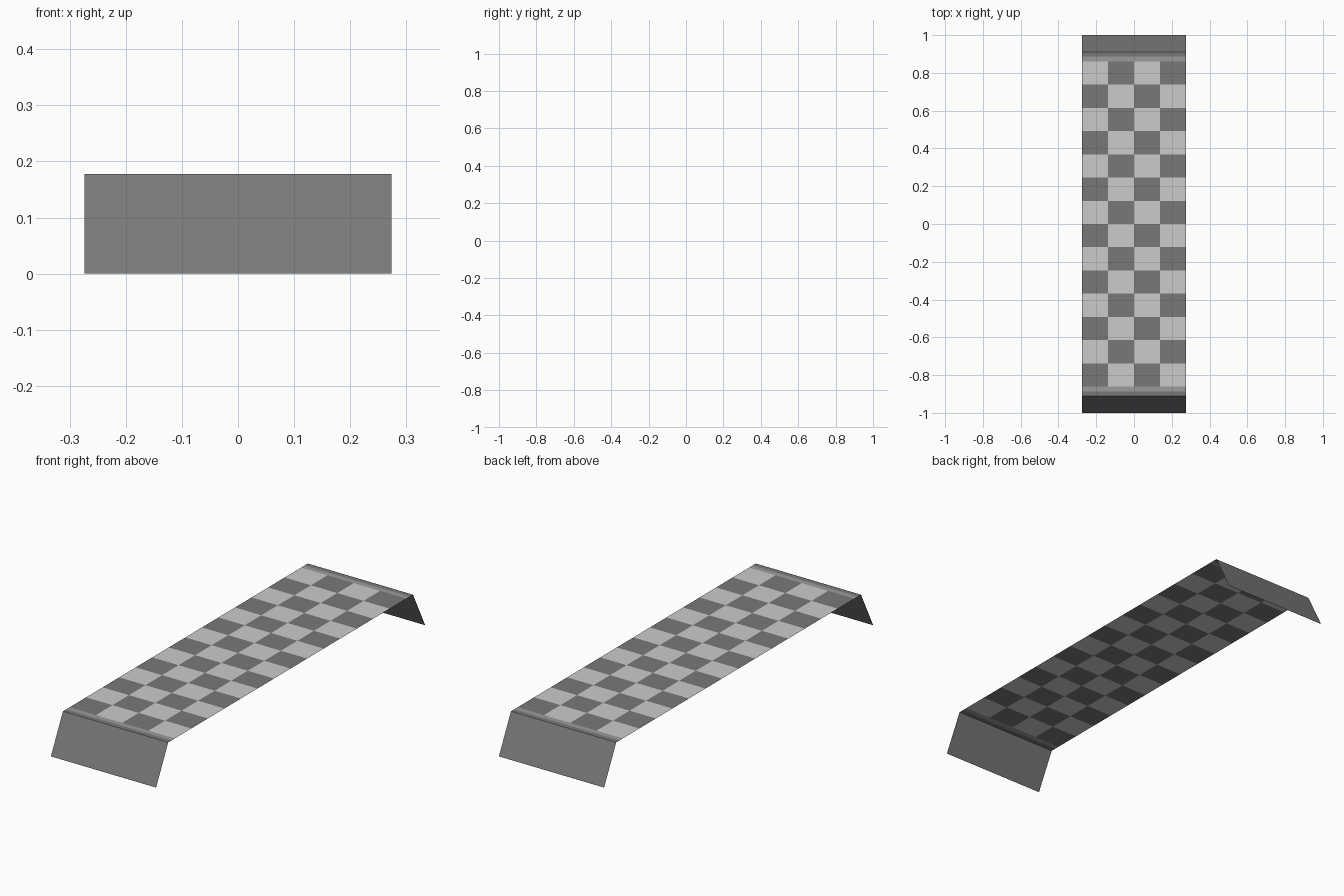
import bpy

if "Cube" in bpy.data.objects:
    bpy.data.objects.remove(bpy.data.objects["Cube"])

HALF_W, TOP_Z = 0.274, 0.178
DECK_Y, CHECK_Y = 0.91, 0.861
ROWS, COLS = 14, 4


def grey(name, v):
    m = bpy.data.materials.new(name)
    m.diffuse_color = (v, v, v, 1)
    m.use_nodes = True
    m.node_tree.nodes["Principled BSDF"].inputs["Base Color"].default_value = m.diffuse_color
    return m


light, mid, dark = grey("light", 0.6), grey("mid", 0.33), grey("dark", 0.19)


def sheet(name, xs, profile, mats, pick):
    """Zero-thickness sheet: a (y, z) profile swept over the x stations."""
    n = len(xs)
    verts = [(x, y, z) for y, z in profile for x in xs]
    cells = [(r, c) for r in range(len(profile) - 1) for c in range(n - 1)]
    faces = [(r * n + c, r * n + c + 1, (r + 1) * n + c + 1, (r + 1) * n + c)
             for r, c in cells]
    me = bpy.data.meshes.new(name)
    me.from_pydata(verts, [], faces)
    for m in mats:
        me.materials.append(m)
    for p, (r, c) in zip(me.polygons, cells):
        p.material_index = pick(r, c)
    ob = bpy.data.objects.new(name, me)
    bpy.context.collection.objects.link(ob)
    return ob


# Chequered walking surface
xs = [-HALF_W + 2 * HALF_W * i / COLS for i in range(COLS + 1)]
rows = [(-CHECK_Y + 2 * CHECK_Y * i / ROWS, TOP_Z) for i in range(ROWS + 1)]
sheet("chequered_deck", xs, rows, [dark, light], lambda r, c: (r + c) % 2)

# End trim strips and sloping end flaps
edge = (-HALF_W, HALF_W)
for name, s in (("front", -1), ("back", 1)):
    trim = sorted([(s * CHECK_Y, TOP_Z), (s * 0.886, TOP_Z), (s * DECK_Y, TOP_Z)])
    sheet(name + "_trim", edge, trim, [dark, mid],
          lambda r, c: r if s < 0 else 1 - r)
    flap = sorted([(s * DECK_Y, TOP_Z), (s * 1.0, 0.0)])
    sheet(name + "_flap", edge, flap, [dark], lambda r, c: 0)
